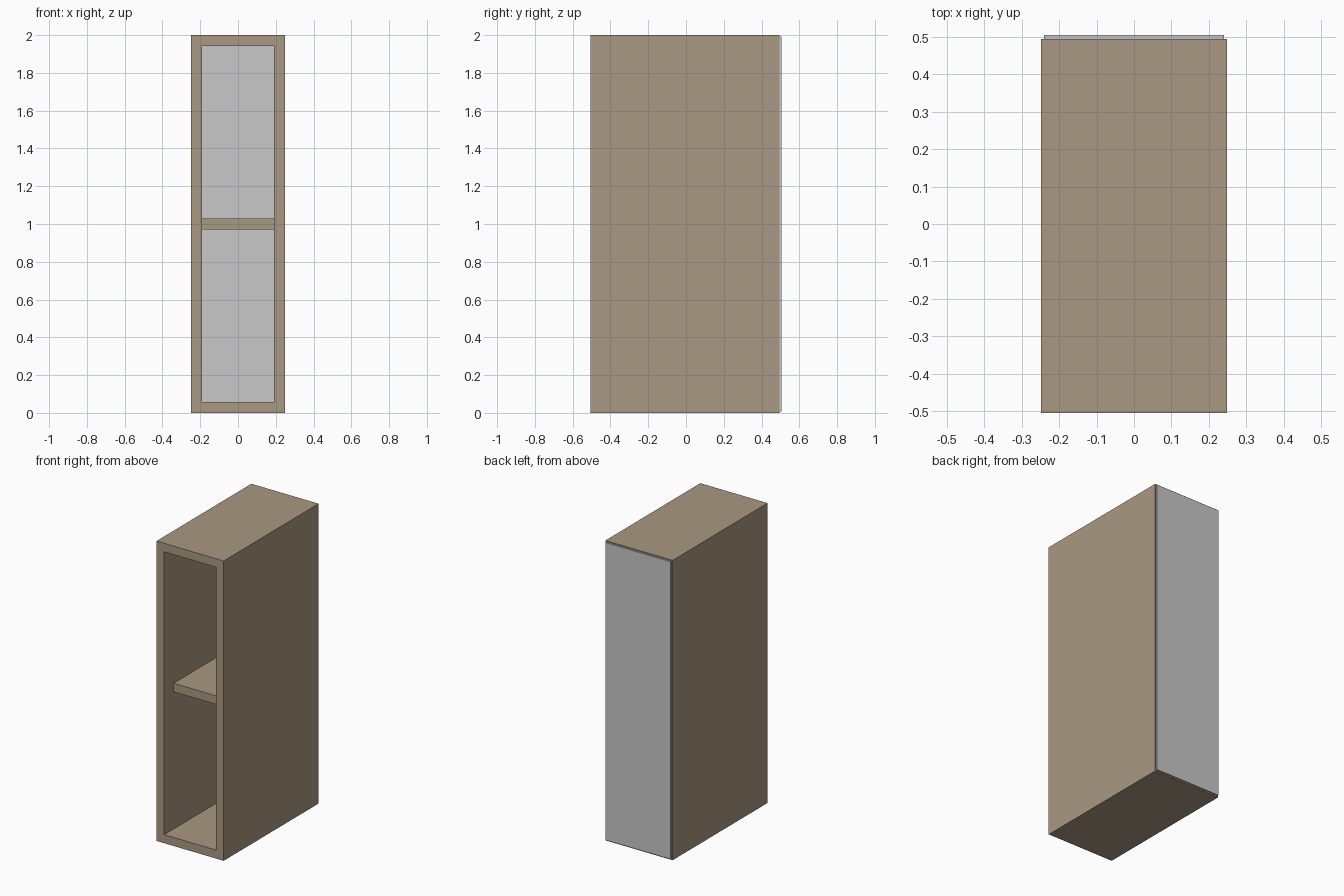
import bpy, bmesh

if "Cube" in bpy.data.objects:
    bpy.data.objects.remove(bpy.data.objects["Cube"])

W, H, T = 0.248, 2.0, 0.057          # half width, height, board thickness
FRONT, REAR, BACK = -0.505, 0.495, 0.505


def material(name, rgb):
    m = bpy.data.materials.new(name)
    m.diffuse_color = (*rgb, 1)
    m.use_nodes = True
    m.node_tree.nodes["Principled BSDF"].inputs["Base Color"].default_value = m.diffuse_color
    return m


def finish(name, bm, mat):
    bmesh.ops.recalc_face_normals(bm, faces=bm.faces)
    me = bpy.data.meshes.new(name)
    bm.to_mesh(me)
    bm.free()
    me.materials.append(mat)
    ob = bpy.data.objects.new(name, me)
    bpy.context.collection.objects.link(ob)
    return ob


def box(name, lo, hi, mat):
    bm = bmesh.new()
    bmesh.ops.create_cube(bm, size=1)
    for v in bm.verts:
        v.co = [(a + b) / 2 + c * (b - a) for a, b, c in zip(lo, hi, v.co)]
    return finish(name, bm, mat)


wood = material("light_brown_wood", (0.402, 0.314, 0.223))
grey = material("grey_backing", (0.578, 0.578, 0.578))

# Carcass: rectangular frame open at front and rear
bm = bmesh.new()


def ring(inset, y):
    x = W - inset
    return [bm.verts.new(p) for p in ((-x, y, inset), (x, y, inset),
                                      (x, y, H - inset), (-x, y, H - inset))]


loops = [ring(0, FRONT), ring(0, REAR), ring(T, REAR), ring(T, FRONT)]
for k in range(4):
    a, b = loops[k], loops[(k + 1) % 4]
    for i in range(4):
        j = (i + 1) % 4
        bm.faces.new((a[i], a[j], b[j], b[i]))
finish("cabinet_carcass", bm, wood)

# Middle shelf, set back from the front edge
box("middle_shelf", (-W + T, FRONT + 0.1, 1 - T / 2), (W - T, REAR, 1 + T / 2), wood)

# Thin backing sheet fixed on the rear, slightly smaller than the carcass
box("back_panel", (-W + 0.007, REAR, 0.008), (W - 0.007, BACK, H - 0.008), grey)
